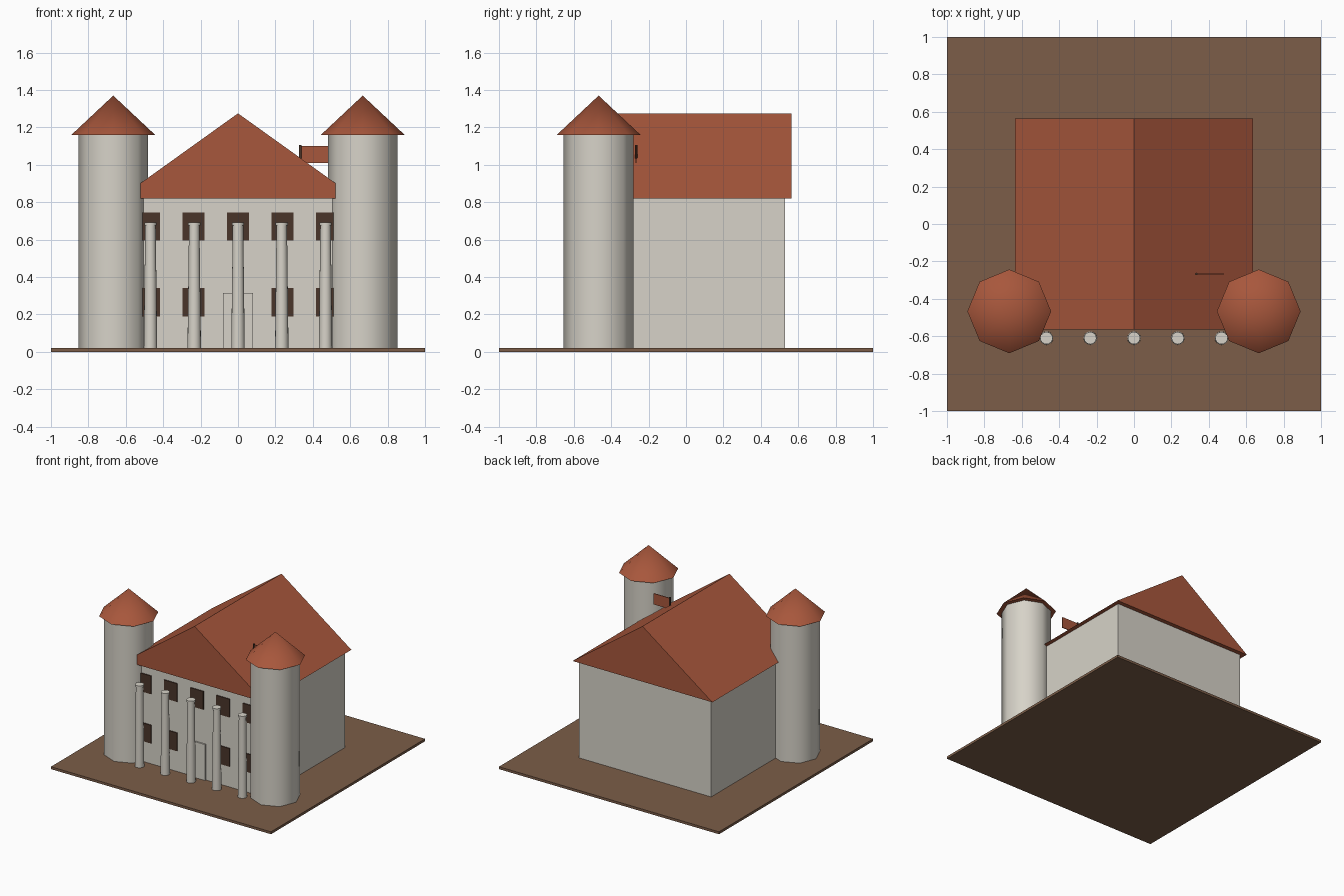
import bpy, bmesh, math
from mathutils import Matrix, Vector

if "Cube" in bpy.data.objects:
    bpy.data.objects.remove(bpy.data.objects["Cube"], do_unlink=True)


def material(name, rgb):
    mat = bpy.data.materials.new(name)
    mat.use_nodes = True
    mat.diffuse_color = (*rgb, 1)
    mat.node_tree.nodes["Principled BSDF"].inputs["Base Color"].default_value = (*rgb, 1)
    return mat


STONE = material("pale stone", (0.68, 0.65, 0.58))
TILE = material("red roof tile", (0.39, 0.095, 0.045))
EARTH = material("brown earth", (0.20, 0.11, 0.065))
DARK = material("dark brown", (0.068, 0.036, 0.023))


def finish(name, bm, mat, smooth=False):
    """Turn a bmesh into an object; smooth sides keep their rims sharp."""
    bmesh.ops.recalc_face_normals(bm, faces=bm.faces)
    if smooth:
        for face in bm.faces:
            face.smooth = True
        for edge in bm.edges:
            edge.smooth = edge.calc_face_angle(math.pi) < math.radians(50)
    mesh = bpy.data.meshes.new(name)
    bm.to_mesh(mesh)
    bm.free()
    mesh.materials.append(mat)
    obj = bpy.data.objects.new(name, mesh)
    bpy.context.collection.objects.link(obj)
    return obj


def box(name, x, y, z, mat):
    """Box from (low, high) pairs."""
    bm = bmesh.new()
    size = [b - a for a, b in (x, y, z)]
    mid = [(a + b) / 2 for a, b in (x, y, z)]
    bmesh.ops.create_cube(bm, size=1, matrix=Matrix.Translation(mid) @ Matrix.Diagonal((*size, 1)))
    return finish(name, bm, mat)


def turned(name, x, y, z, r_low, r_high, sides, mat):
    """Upright cylinder, taper or cone between two heights."""
    bm = bmesh.new()
    bmesh.ops.create_cone(bm, cap_ends=True, segments=sides, radius1=r_low, radius2=r_high,
                          depth=z[1] - z[0], matrix=Matrix.Translation((x, y, sum(z) / 2)))
    return finish(name, bm, mat, smooth=True)


GROUND = 0.02
EAVES = 0.82
FRONT = -0.53

# Ground slab and main hall
box("ground", (-1, 1), (-1, 1), (0, GROUND), EARTH)
box("hall_walls", (-0.6, 0.6), (FRONT, -FRONT), (GROUND, EAVES), STONE)

# Gabled roof: triangle pushed from front to back
bm = bmesh.new()
gable = bm.faces.new([bm.verts.new((x, -0.565, z))
                      for x, z in ((-0.635, EAVES), (0.635, EAVES), (0, 1.275))])
pushed = bmesh.ops.extrude_face_region(bm, geom=[gable], use_keep_orig=True)
bmesh.ops.translate(bm, vec=Vector((0, 1.13, 0)),
                    verts=[v for v in pushed["geom"] if isinstance(v, bmesh.types.BMVert)])
finish("hall_roof", bm, TILE)

# Corner towers with pointed caps
for side, label in ((1, "left"), (-1, "right")):
    turned(f"{label}_tower", side * 0.667, -0.467, (GROUND, 1.16), 0.187, 0.187, 8, STONE)
    turned(f"{label}_tower_roof", side * 0.667, -0.467, (1.16, 1.37), 0.224, 0, 8, TILE)

# Front columns and windows, bay by bay
for bay in range(-2, 3):
    x = bay * 0.234
    turned(f"column_{bay + 3}", x, -0.61, (GROUND, 0.678), 0.036, 0.028, 16, STONE)
    turned(f"column_cap_{bay + 3}", x, -0.61, (0.675, 0.692), 0.033, 0.033, 16, STONE)
    x = bay * 0.238
    for floor, z in (("lower", 0.19), ("upper", 0.595)):
        if bay or floor == "upper":
            box(f"{floor}_window_{bay + 3}", (x - 0.06, x + 0.06),
                (FRONT - 0.008, FRONT + 0.001), (z, z + 0.15), DARK)

# Door panel
box("door", (-0.08, 0.08), (FRONT - 0.012, FRONT + 0.001), (GROUND, 0.315), STONE)

# Flag on the roof slope
turned("flag_pole", 0.333, -0.267, (0.95, 1.107), 0.007, 0.007, 8, DARK)
box("flag", (0.333, 0.48), (-0.27, -0.264), (1.01, 1.1), TILE)
